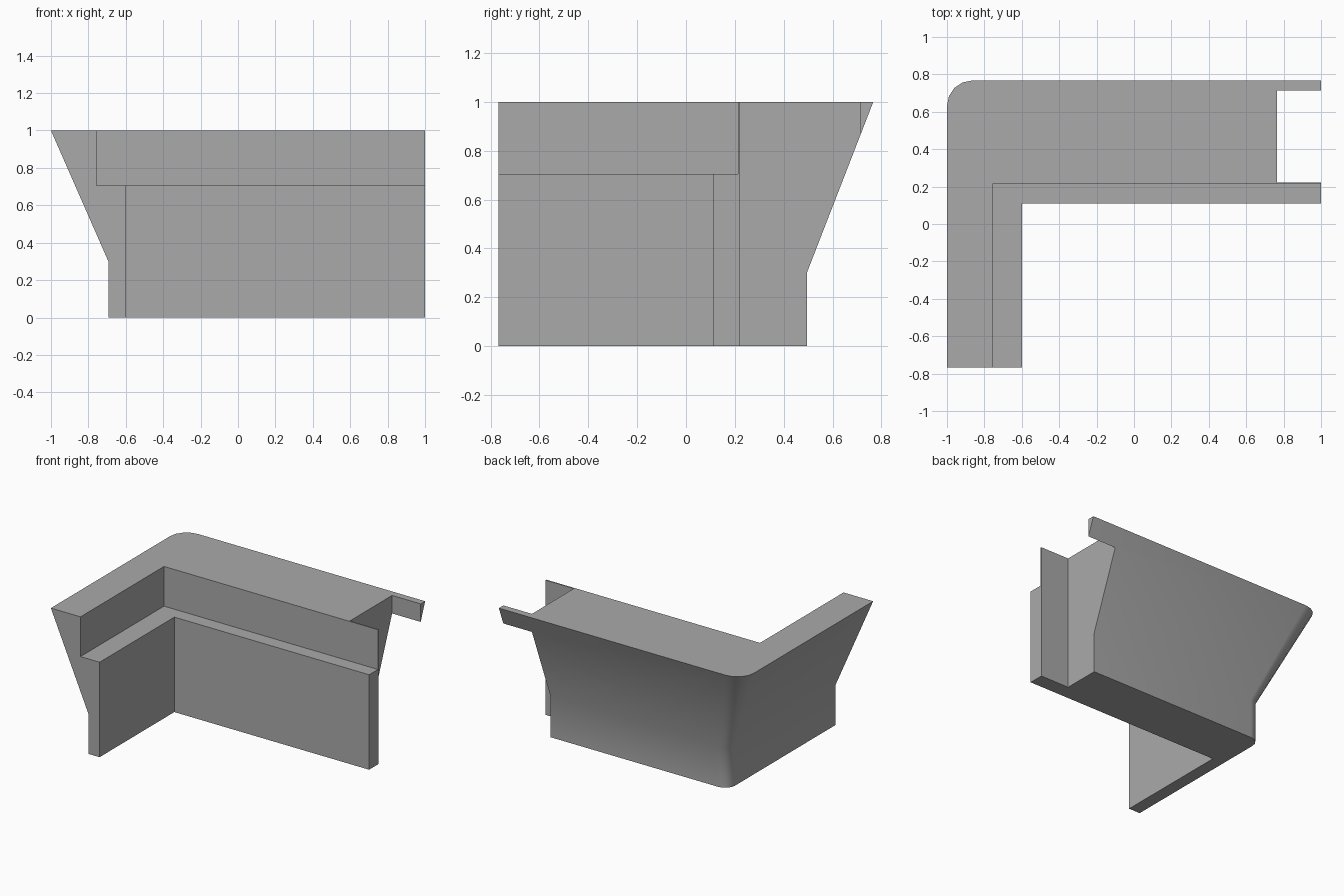
import bpy, bmesh
from math import sin, cos, pi

cube = bpy.data.objects.get("Cube")
if cube:
    bpy.data.objects.remove(cube)

grey = bpy.data.materials.new("plain grey")
grey.use_nodes = True
colour = (0.4, 0.4, 0.4, 1)
grey.diffuse_color = colour
grey.node_tree.nodes["Principled BSDF"].inputs["Base Color"].default_value = colour

RIGHT, FRONT = 1.0, -0.767
INNER_X, INNER_Y = -0.6, 0.11    # lower inner walls
LEDGE = 0.705                    # height of the step
STEPS = 4                        # segments in the rounded corner


def footprint(x, y, r):
    """L-shaped outline with its outer corner at (x, y) rounded by r."""
    arc = [(x + r - r * cos(a), y - r + r * sin(a))
           for a in (i * pi / 2 / STEPS for i in range(STEPS + 1))]
    return [(x, FRONT)] + arc + [(RIGHT, y), (RIGHT, INNER_Y),
                                 (INNER_X, INNER_Y), (INNER_X, FRONT)]


def loft(name, levels):
    """Join matching outlines, given as (height, points), into a closed solid."""
    bm = bmesh.new()
    rings = [[bm.verts.new((x, y, z)) for x, y in pts] for z, pts in levels]
    n = len(rings[0])
    for low, high in zip(rings, rings[1:]):
        for i in range(n):
            j = (i + 1) % n
            bm.faces.new((low[i], low[j], high[j], high[i]))
    bm.faces.new(rings[0])
    bm.faces.new(rings[-1])
    bmesh.ops.recalc_face_normals(bm, faces=bm.faces)
    mesh = bpy.data.meshes.new(name)
    bm.to_mesh(mesh)
    bm.free()
    obj = bpy.data.objects.new(name, mesh)
    bpy.context.collection.objects.link(obj)
    mesh.materials.append(grey)
    return obj


def cut_box(target, x0, x1, y0, y1, z0, z1):
    """Carve a box out of the target."""
    pts = [(x0, y0), (x1, y0), (x1, y1), (x0, y1)]
    cutter = loft("cutter", [(z0, pts), (z1, pts)])
    cutter.hide_render = True
    mod = target.modifiers.new("cut", 'BOOLEAN')
    mod.operation, mod.solver, mod.object = 'DIFFERENCE', 'EXACT', cutter
    bpy.context.view_layer.objects.active = target
    bpy.ops.object.modifier_apply(modifier=mod.name)
    bpy.data.objects.remove(cutter)


# Corner piece: upright base, flaring outwards to the top
foot = footprint(-0.693, 0.495, 0.08)
corner = loft("corner_wall", [(0, foot), (0.3, foot),
                              (1, footprint(-1, 0.767, 0.135))])

# Step along the inner side
cut_box(corner, -0.757, 1.2, -1, 0.213, LEDGE, 1.2)

# Notch at the right end, leaving a thin front wall and a back lip
cut_box(corner, 0.765, 1.2, 0.222, 0.715, -0.2, 1.2)

# Smooth the flare, keep the corners crisp
bpy.ops.object.select_all(action='DESELECT')
corner.select_set(True)
bpy.context.view_layer.objects.active = corner
bpy.ops.object.shade_smooth_by_angle(angle=pi / 6)
